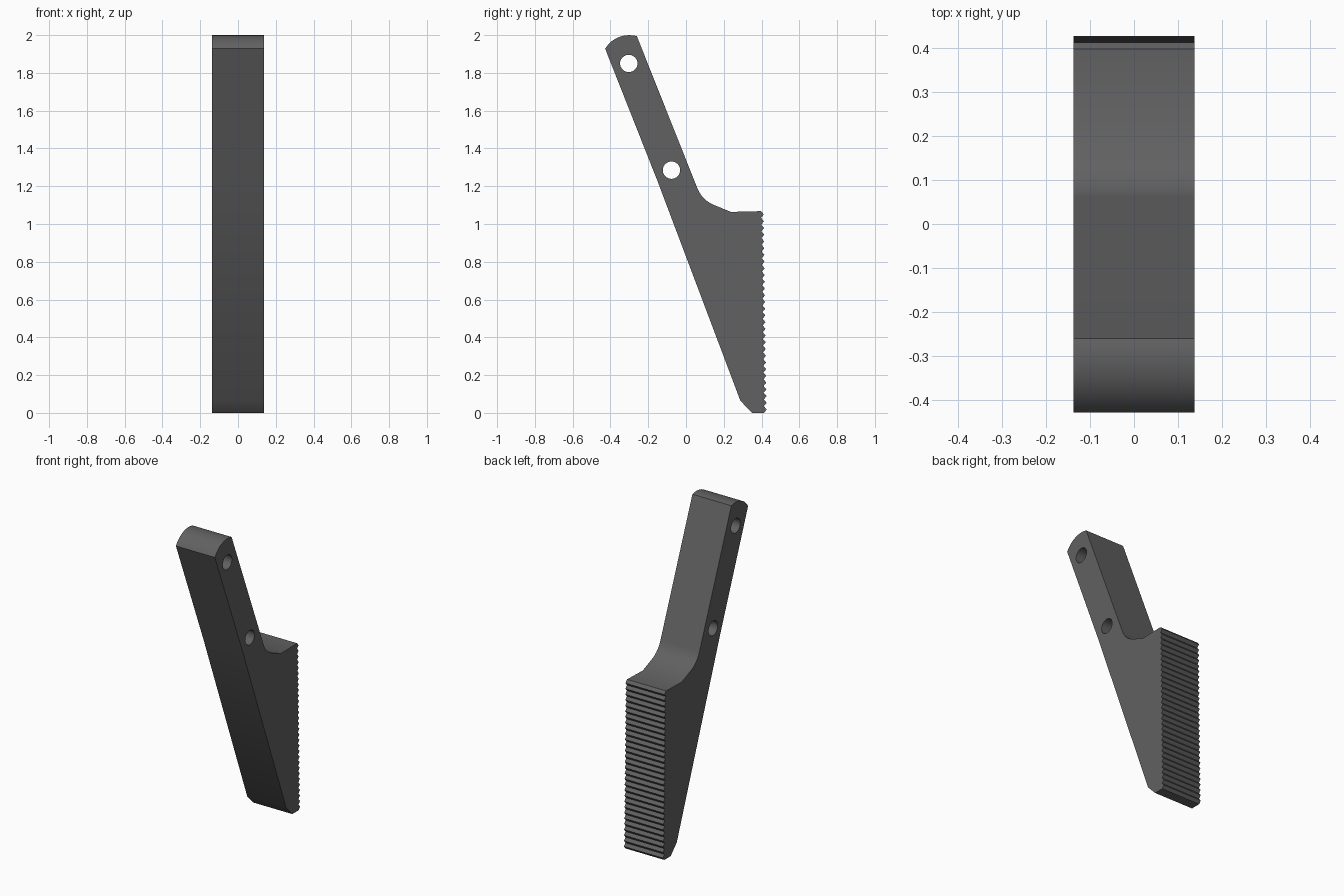
import bpy
from math import sin, cos, atan2, pi
from mathutils import Matrix

if "Cube" in bpy.data.objects:
    bpy.data.objects.remove(bpy.data.objects["Cube"])

HALF_WIDTH = 0.137
HOLES = [(-0.303, 1.85), (-0.077, 1.285)]
HOLE_R = 0.046
TEETH = 30


def arc(c, a, b, n):
    """Points around c from point a to point b, blending the radius."""
    a0, a1 = (atan2(p[1] - c[1], p[0] - c[0]) for p in (a, b))
    r0, r1 = (((p[0] - c[0])**2 + (p[1] - c[1])**2)**0.5 for p in (a, b))
    out = []
    for i in range(n + 1):
        t = i / n
        ang, r = a0 + (a1 - a0) * t, r0 + (r1 - r0) * t
        out.append((c[0] + r * cos(ang), c[1] + r * sin(ang)))
    return out


def bezier(a, m, b, n):
    return [tuple((1-t)**2 * p + 2*t*(1-t) * q + t*t * r for p, q, r in zip(a, m, b))
            for t in (i / n for i in range(n + 1))]


# side profile (y, z): slanted back edge with a slight bend
profile = [(0.35, 0.0), (0.288, 0.064), (-0.15, 1.225)]
# rounded handle end
profile += arc(HOLES[0], (-0.428, 1.928), (-0.26, 1.994), 14)
# fillet from the handle to the jaw shoulder
profile += bezier((0.06, 1.19), (0.085, 1.128), (0.145, 1.102), 10)
profile += [(0.238, 1.064)]
# serrated gripping edge, leaning slightly outward toward the bottom
top, pitch = 1.068, 1.068 / TEETH
for i in range(TEETH):
    lean = 0.016 * i / TEETH
    profile += [(0.397 + lean, top - i * pitch),
                (0.412 + lean, top - (i + 0.5) * pitch)]
profile += [(0.413, 0.0)]

# filled curve with the two pin holes
curve = bpy.data.curves.new("jaw_profile", 'CURVE')
curve.dimensions = '2D'
curve.fill_mode = 'BOTH'
curve.extrude = HALF_WIDTH


def add_loop(points):
    s = curve.splines.new('POLY')
    s.points.add(len(points) - 1)
    for p, (u, v) in zip(s.points, points):
        p.co = (u, v, 0, 1)
    s.use_cyclic_u = True


add_loop(profile)
for hy, hz in HOLES:
    add_loop([(hy + HOLE_R * cos(2*pi*i/32), hz + HOLE_R * sin(2*pi*i/32)) for i in range(32)])

jaw = bpy.data.objects.new("serrated_jaw", curve)
bpy.context.collection.objects.link(jaw)
bpy.context.view_layer.objects.active = jaw
jaw.select_set(True)
bpy.ops.object.convert(target='MESH')
jaw = bpy.context.object

# stand the profile up: curve x -> y, y -> z, extrusion -> x
jaw.data.transform(Matrix(((0, 0, 1, 0), (1, 0, 0, 0), (0, 1, 0, 0), (0, 0, 0, 1))))
bpy.ops.object.mode_set(mode='EDIT')
bpy.ops.mesh.select_all(action='SELECT')
bpy.ops.mesh.remove_doubles(threshold=0.0001)
bpy.ops.mesh.normals_make_consistent(inside=False)
bpy.ops.object.mode_set(mode='OBJECT')
bpy.ops.object.shade_smooth_by_angle(angle=0.5)

steel = bpy.data.materials.new("dark_steel")
steel.diffuse_color = (0.12, 0.12, 0.12, 1)
steel.use_nodes = True
steel.node_tree.nodes["Principled BSDF"].inputs["Base Color"].default_value = steel.diffuse_color
jaw.data.materials.clear()
jaw.data.materials.append(steel)
